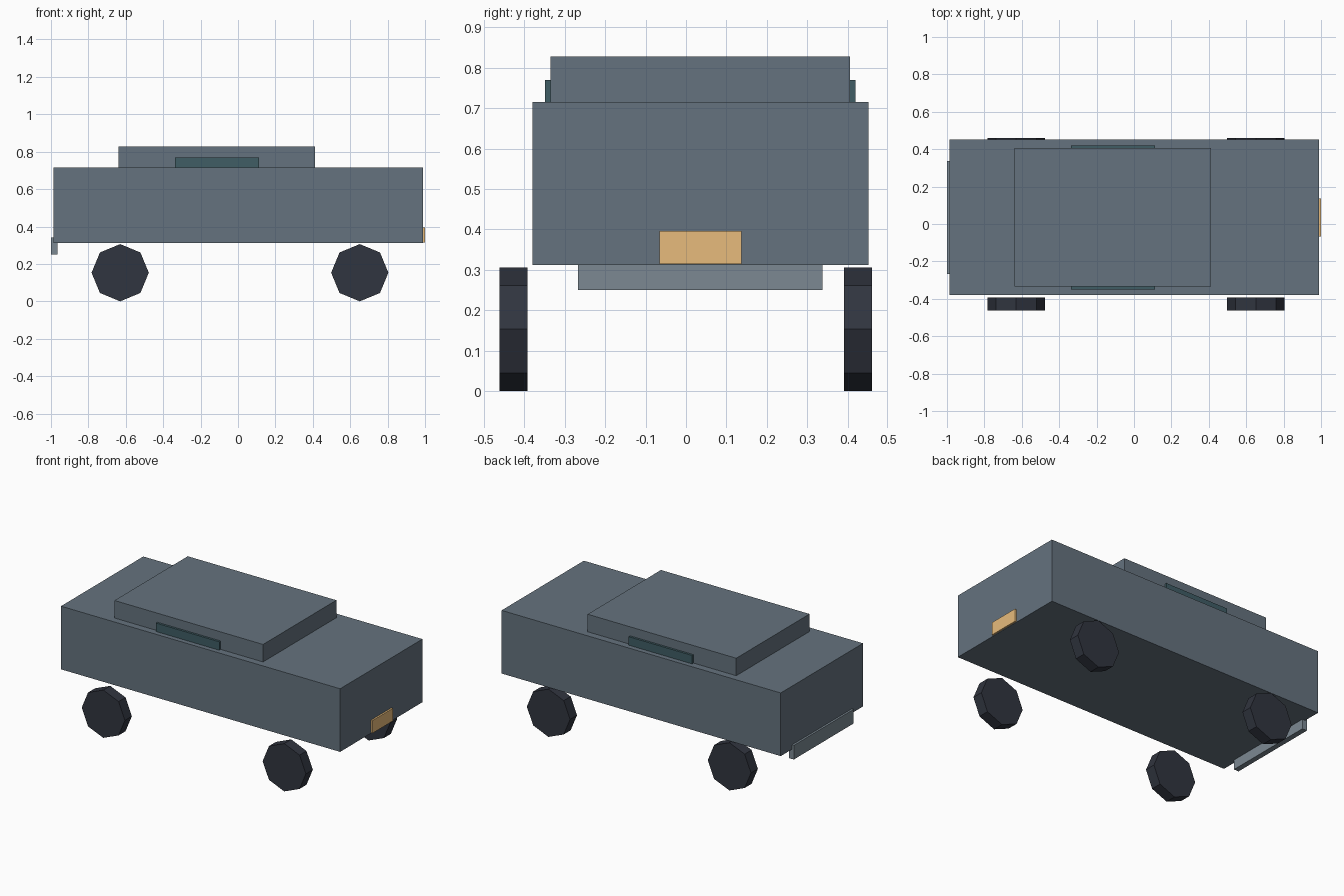
import bpy
import math

if "Cube" in bpy.data.objects:
    bpy.data.objects.remove(bpy.data.objects["Cube"])


def material(name, color):
    mat = bpy.data.materials.new(name)
    mat.diffuse_color = (*color, 1)
    mat.use_nodes = True
    mat.node_tree.nodes["Principled BSDF"].inputs["Base Color"].default_value = mat.diffuse_color
    return mat


PAINT = material("slate_paint", (0.13, 0.17, 0.21))
TRIM = material("bumper_grey", (0.20, 0.25, 0.29))
GLASS = material("dark_glass", (0.05, 0.11, 0.13))
PLATE = material("tan_plate", (0.80, 0.50, 0.20))
RUBBER = material("rubber", (0.03, 0.035, 0.05))


def box(name, x, y, z, mat):
    """Box from (min, max) ranges on each axis."""
    bpy.ops.mesh.primitive_cube_add(size=1, location=[sum(r) / 2 for r in (x, y, z)])
    obj = bpy.context.object
    obj.name = name
    obj.scale = [r[1] - r[0] for r in (x, y, z)]
    bpy.ops.object.transform_apply(location=False, rotation=False, scale=True)
    obj.data.materials.append(mat)
    return obj


# Body and low roof block
box("body", (-0.987, 0.989), (-0.38, 0.452), (0.312, 0.716), PAINT)
box("cabin", (-0.64, 0.412), (-0.335, 0.406), (0.70, 0.828), PAINT)

# Side windows, partly sunk behind the body's top edge
for side, y in (("right", (-0.349, -0.33)), ("left", (0.40, 0.42))):
    box(f"{side}_window", (-0.337, 0.112), y, (0.66, 0.77), GLASS)

# End details
box("bumper", (-1.0, -0.966), (-0.267, 0.338), (0.25, 0.34), TRIM)
box("number_plate", (0.98, 1.0), (-0.066, 0.137), (0.315, 0.396), PLATE)

# Eight-sided wheels
RADIUS = 0.153
for end, x in (("bumper_end", -0.63), ("plate_end", 0.651)):
    for side, y in (("right", -0.427), ("left", 0.426)):
        bpy.ops.mesh.primitive_cylinder_add(
            vertices=8, radius=RADIUS, depth=0.07,
            location=(x, y, RADIUS), rotation=(math.pi / 2, 0, 0))
        wheel = bpy.context.object
        wheel.name = f"{end}_{side}_wheel"
        wheel.data.materials.append(RUBBER)
